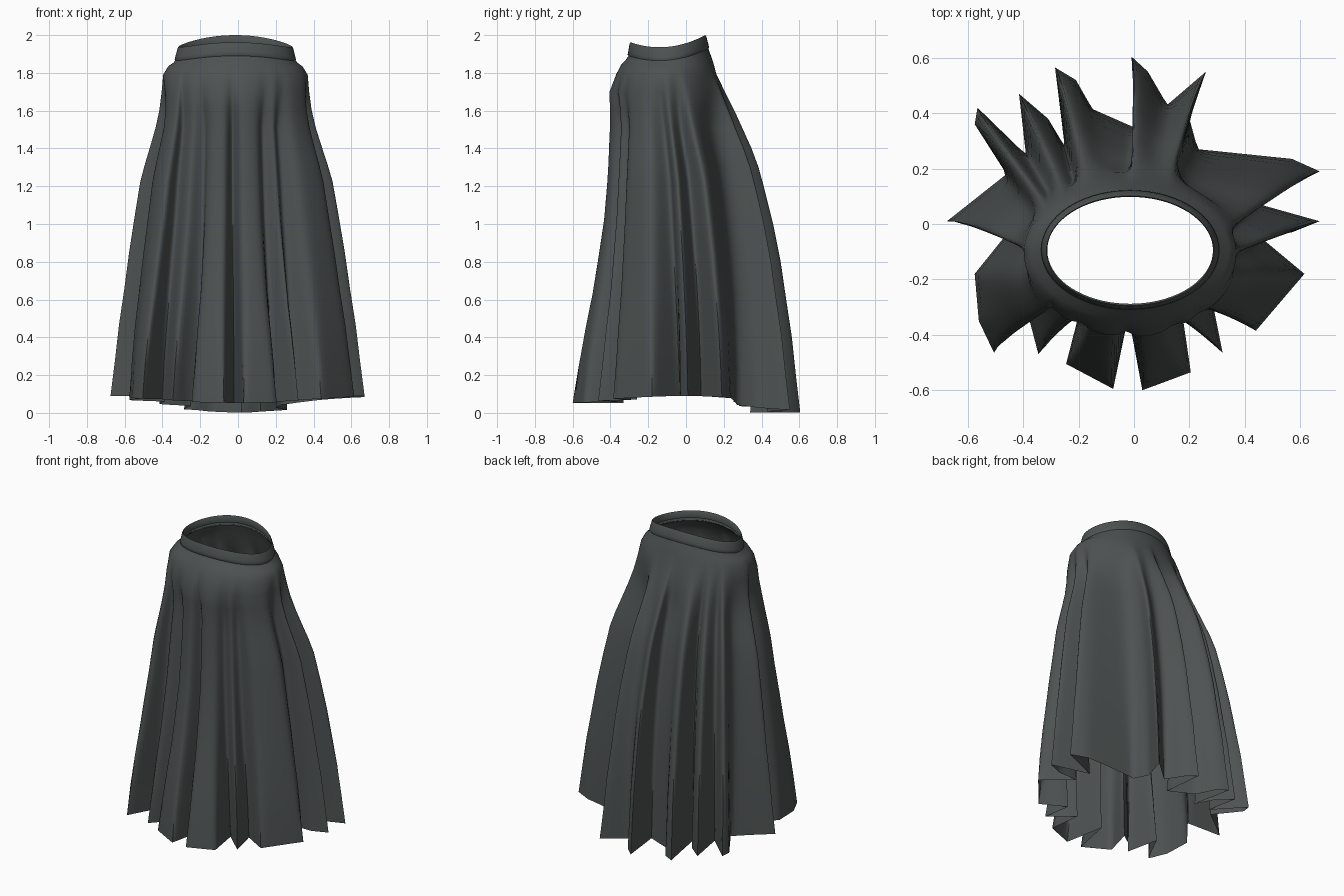
import bpy
from math import sin, cos, atan2, pi, hypot

if "Cube" in bpy.data.objects:
    bpy.data.objects.remove(bpy.data.objects["Cube"])

grey = bpy.data.materials.new("dark slate cloth")
grey.diffuse_color = (0.075, 0.085, 0.084, 1)
grey.use_nodes = True
grey.node_tree.nodes["Principled BSDF"].inputs["Base Color"].default_value = grey.diffuse_color
CX = -0.014

# Hem outline seen from above: pleat tips and valleys, counterclockwise
HEM = [(.67, .01), (.42, .08), (.67, .19), (.57, .235), (.23, .27), (.20, .38), (.26, .55),
       (.12, .43), (.05, .55), (-.01, .605), (.02, .34), (-.15, .415), (-.21, .52),
       (-.285, .565), (-.25, .28), (-.31, .38), (-.415, .47), (-.39, .25), (-.565, .42),
       (-.575, .36), (-.46, .18), (-.675, .01), (-.43, .0), (-.575, -.18), (-.56, -.35),
       (-.505, -.465), (-.40, -.26), (-.345, -.47), (-.27, -.38), (-.20, -.33),
       (-.245, -.505), (-.075, -.595), (-.02, -.33), (.03, -.6), (.205, -.535),
       (.175, -.33), (.32, -.465), (.285, -.29), (.44, -.385), (.615, -.18), (.435, -.03),
       (.57, -.03)]

# Height with how far the front, sides and back have flared out
FLARE = [(1.7, 0, 0, 0), (1.6, 0, .07, .15), (1.5, .01, .17, .28), (1.4, .03, .28, .40),
         (1.3, .05, .40, .50), (1.2, .08, .50, .57), (1.0, .17, .62, .70),
         (.8, .33, .73, .80), (.6, .50, .82, .87), (.4, .70, .90, .93),
         (.2, .88, .96, .97), (0, 1, 1, 1)]


def rim(t):
    s = sin(t)
    return 1.938 + .043 * s * s + .019 * s


def oval(t, a, front, back, cx=CX):
    return cx + a * cos(t), (front + back) / 2 + (back - front) / 2 * sin(t)


def loft(name, rings):
    n = len(rings[0])
    verts = [v for r in rings for v in r]
    faces = [(k * n + i, (k + 1) * n + i, (k + 1) * n + (i + 1) % n, k * n + (i + 1) % n)
             for k in range(len(rings) - 1) for i in range(n)]
    me = bpy.data.meshes.new(name)
    me.from_pydata(verts, [], faces)
    me.materials.append(grey)
    ob = bpy.data.objects.new(name, me)
    bpy.context.collection.objects.link(ob)
    bpy.context.view_layer.objects.active = ob
    ob.select_set(True)
    bpy.ops.object.shade_smooth_by_angle(angle=1.1)
    ob.select_set(False)


def smooth(vals, passes):
    n = len(vals)
    for _ in range(passes):
        vals = [(vals[i - 1] + 2 * vals[i] + vals[(i + 1) % n]) / 4 for i in range(n)]
    return vals


# Dense samples of the hem
pts = []
for (x0, y0), (x1, y1) in zip(HEM, HEM[1:] + HEM[:1]):
    m = max(2, round(hypot(x1 - x0, y1 - y0) / .03))
    pts += [(x0 + (x1 - x0) * j / m, y0 + (y1 - y0) * j / m) for j in range(m)]
n = len(pts)

# Smoothed direction of each sample, so pleats hang straight from the hips
raw, prev = [], 0
for x, y in pts:
    a = atan2(y / .6, x / .675)
    while a < prev - pi:
        a += 2 * pi
    while a > prev + pi:
        a -= 2 * pi
    raw.append(a)
    prev = a
off = smooth([a - 2 * pi * i / n for i, a in enumerate(raw)], 45)
ang = [o + 2 * pi * i / n for i, o in enumerate(off)]

# Pleat offsets from a plain flared cone
dx = [p[0] - .675 * cos(t) for p, t in zip(pts, ang)]
dy = [p[1] - .60 * sin(t) for p, t in zip(pts, ang)]

# Skirt: yoke rings that follow the tilted rim, then pleated rings
rings = []
for a, f, b, drop, fix, mix in [(.318, -.303, .118, .07, 0, 0), (.328, -.318, .13, .09, 1.865, .3),
                                (.355, -.342, .143, .11, 1.84, .6), (.383, -.37, .16, .15, 1.79, .9)]:
    rings.append([(*oval(t, a, f, b), (rim(t) - drop) * (1 - mix) + fix * mix) for t in ang])
for z, wf, ws, wb in FLARE:
    start = .1 + .2 * min(1, (1.7 - z) / .2)
    blur = round(z * 6)
    sx, sy = smooth(dx, blur), smooth(dy, blur)
    ring = []
    for i, t in enumerate(ang):
        s = sin(t)
        w = ws + ((wb if s > 0 else wf) - ws) * s * s
        p = start + (1 - start) * w
        hx, hy = oval(t, .396, -.41, .21)
        x = hx + (.675 * cos(t) - hx) * w + sx[i] * p
        y = hy + (.60 * s - hy) * w + sy[i] * p
        hem_z = .09 - .037 * s * s - .052 * max(0, s) ** 3
        ring.append((x, y, z + hem_z * (1 - z / 1.7)))
    rings.append(ring)
loft("pleated_skirt", rings)

# Waistband with a folded-in lip
N = 72
band = []
for a, f, b, drop in [(.305, -.292, .106, .05), (.299, -.288, .098, .004), (.302, -.294, .102, 0),
                      (.306, -.299, .108, .008), (.317, -.306, .119, .05), (.321, -.309, .122, .066),
                      (.317, -.303, .117, .074)]:
    band.append([(*oval(t, a, f, b), rim(t) - drop) for t in (2 * pi * i / N for i in range(N))])
loft("waistband", band)
